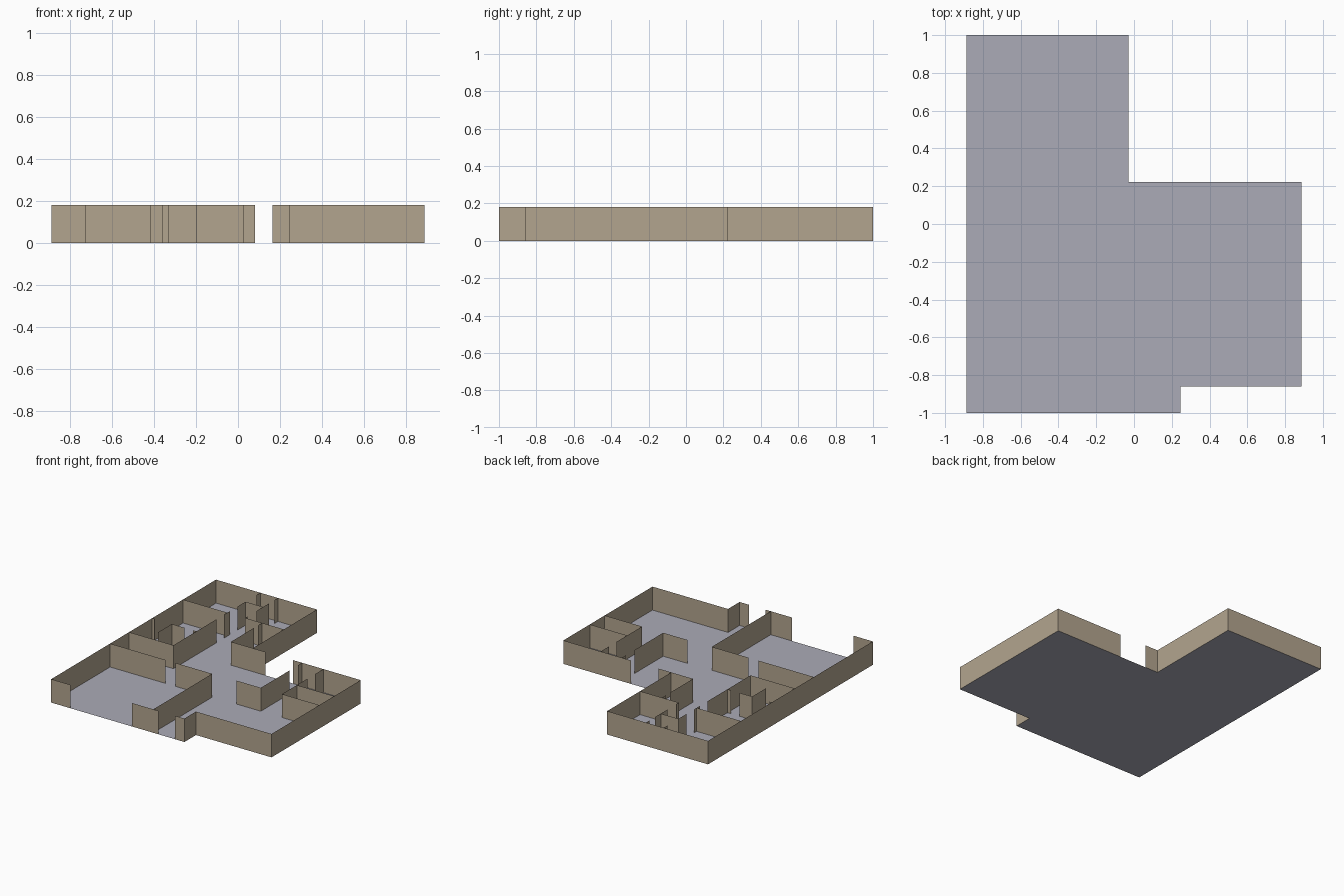
import bpy, bmesh

if "Cube" in bpy.data.objects:
    bpy.data.objects.remove(bpy.data.objects["Cube"])

H = 0.18  # wall height


def material(name, rgb):
    m = bpy.data.materials.new(name)
    m.diffuse_color = (*rgb, 1)
    m.use_nodes = True
    m.node_tree.nodes["Principled BSDF"].inputs["Base Color"].default_value = m.diffuse_color
    return m


wall_mat = material("tan_wall", (0.45, 0.375, 0.275))
floor_mat = material("grey_floor", (0.41, 0.41, 0.475))


def build(name, faces, mat):
    bm = bmesh.new()
    for pts in faces:
        bm.faces.new([bm.verts.new(p) for p in pts])
    me = bpy.data.meshes.new(name)
    bm.to_mesh(me)
    bm.free()
    me.materials.append(mat)
    ob = bpy.data.objects.new(name, me)
    bpy.context.collection.objects.link(ob)
    return ob


def sheet(a, b):
    """Upright thin wall between two plan points."""
    return [(*a, 0), (*b, 0), (*b, H), (*a, H)]


def along_x(y, *spans):
    return [sheet((a, y), (b, y)) for a, b in spans]


def along_y(x, *spans):
    return [sheet((x, a), (x, b)) for a, b in spans]


# Floor slab outline
outline = [(-.887, -1), (.245, -1), (.245, -.86), (.887, -.86),
           (.887, .222), (-.03, .222), (-.03, 1), (-.887, 1)]
build("floor", [[(x, y, 0) for x, y in outline]], floor_mat)

# Outer walls with window and door openings
build("outer_walls",
      along_x(-1, (-.887, -.725), (-.2, .025), (.165, .245))
      + along_y(.245, (-1, -.86))
      + along_x(-.86, (.245, .887))
      + along_y(.887, (-.86, .222))
      + along_x(.222, (.31, .887), (-.215, .08))
      + along_y(-.03, (.222, 1))
      + along_x(1, (-.887, -.03))
      + along_y(-.887, (-1, 1)), wall_mat)

# Front room partitions
build("front_room_walls",
      along_x(-.285, (-.887, -.415), (-.33, -.02))
      + along_y(-.02, (-1, -.285)), wall_mat)

# Left rooms and closet
build("left_room_walls",
      along_x(-.055, (-.887, -.51))
      + along_y(-.51, (-.055, .47), (.56, .63))
      + along_x(.6, (-.887, -.51))
      + along_x(.225, (-.887, -.865), (-.72, -.61), (-.54, -.51))
      + along_y(-.72, (.06, .225)), wall_mat)

# Back bedrooms and small bathroom
build("back_room_walls",
      along_y(-.51, (.725, .82), (.95, 1))
      + along_x(.82, (-.51, -.36))
      + along_y(-.36, (.6, .63), (.74, .89), (.96, 1))
      + along_x(.6, (-.36, -.03))
      + along_y(-.215, (.222, .5), (.55, .6)), wall_mat)

# Right rooms
build("right_room_walls",
      along_x(-.28, (.185, .39), (.57, .887))
      + along_y(.39, (-.28, .07), (.17, .222))
      + along_y(.57, (-.28, .03), (.12, .222))
      + along_x(-.1, (.57, .887)), wall_mat)
